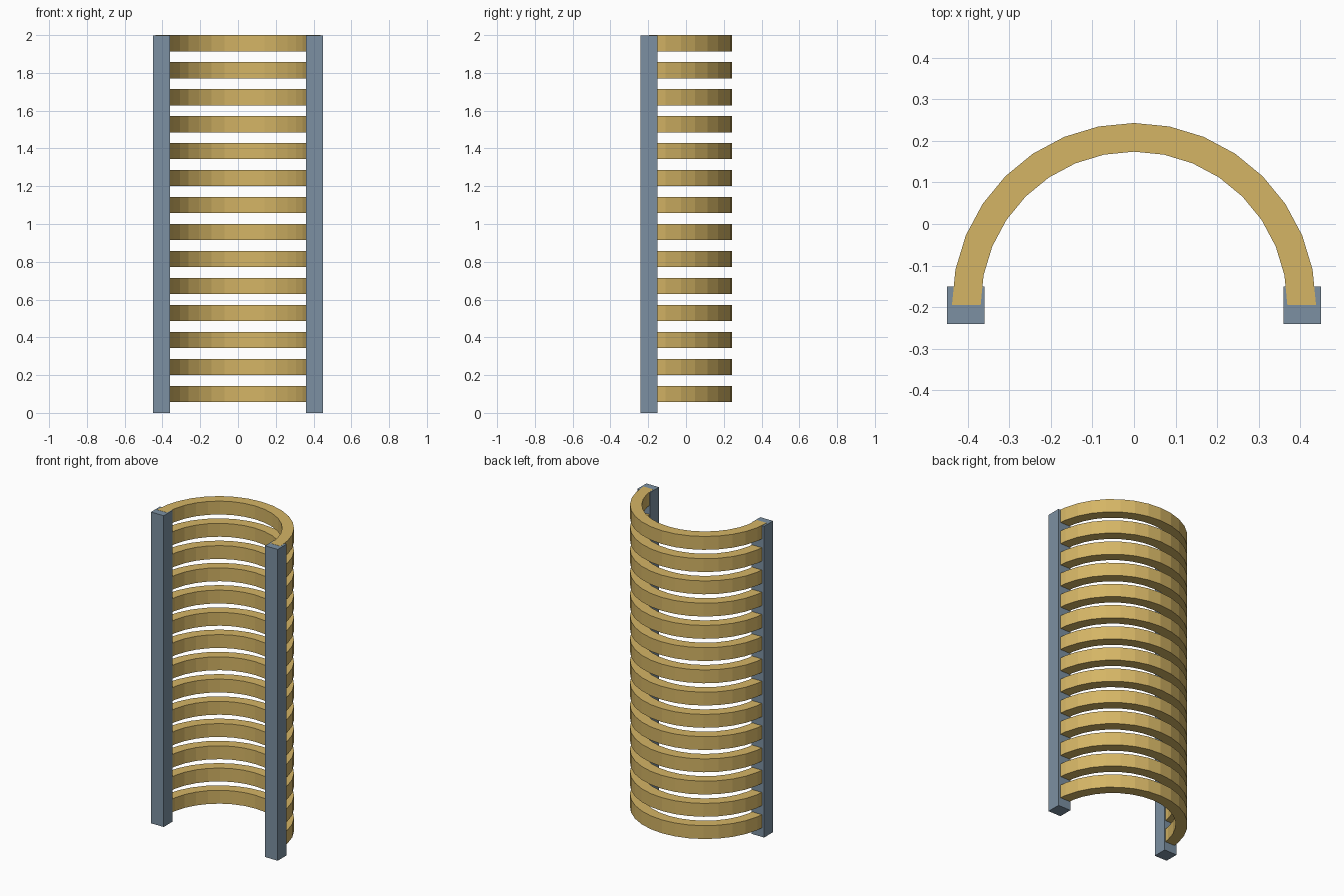
import bpy, bmesh, math

if "Cube" in bpy.data.objects:
    bpy.data.objects.remove(bpy.data.objects["Cube"])

def material(name, rgb):
    m = bpy.data.materials.new(name)
    m.diffuse_color = (*rgb, 1)
    m.use_nodes = True
    m.node_tree.nodes["Principled BSDF"].inputs["Base Color"].default_value = m.diffuse_color
    return m

WOOD = material("golden wood", (0.66, 0.46, 0.13))
STEEL = material("blue grey steel", (0.20, 0.28, 0.36))

def extruded(name, profile, z0, z1, mat):
    """Closed xy outline pulled up from z0 to z1."""
    bm = bmesh.new()
    n = len(profile)
    low = [bm.verts.new((x, y, z0)) for x, y in profile]
    high = [bm.verts.new((x, y, z1)) for x, y in profile]
    bm.faces.new(low[::-1])
    bm.faces.new(high)
    for i in range(n):
        j = (i + 1) % n
        bm.faces.new((low[i], low[j], high[j], high[i]))
    bmesh.ops.recalc_face_normals(bm, faces=bm.faces)
    mesh = bpy.data.meshes.new(name)
    bm.to_mesh(mesh)
    bm.free()
    mesh.materials.append(mat)
    obj = bpy.data.objects.new(name, mesh)
    bpy.context.collection.objects.link(obj)
    return obj

# Two square posts; tops sit a hair below the top slat
for side, label in ((-1, "left_post"), (1, "right_post")):
    a, b = sorted((side * 0.36, side * 0.45))
    extruded(label, [(a, -0.24), (b, -0.24), (b, -0.15), (a, -0.15)], 0, 1.999, STEEL)

# Half-round curved slats, 16 flat segments each
SEGMENTS, COUNT, CENTRE_Y = 16, 14, -0.195

def arc(radius):
    angles = [math.pi * i / SEGMENTS for i in range(SEGMENTS + 1)]
    return [(radius * math.cos(t), CENTRE_Y + radius * math.sin(t)) for t in angles]

outline = arc(0.438) + arc(0.369)[::-1]
pitch = 2 / COUNT
for i in range(COUNT):
    top = pitch * (i + 1)
    extruded(f"curved_slat_{i + 1}", outline, top - pitch * 0.6, top, WOOD)
